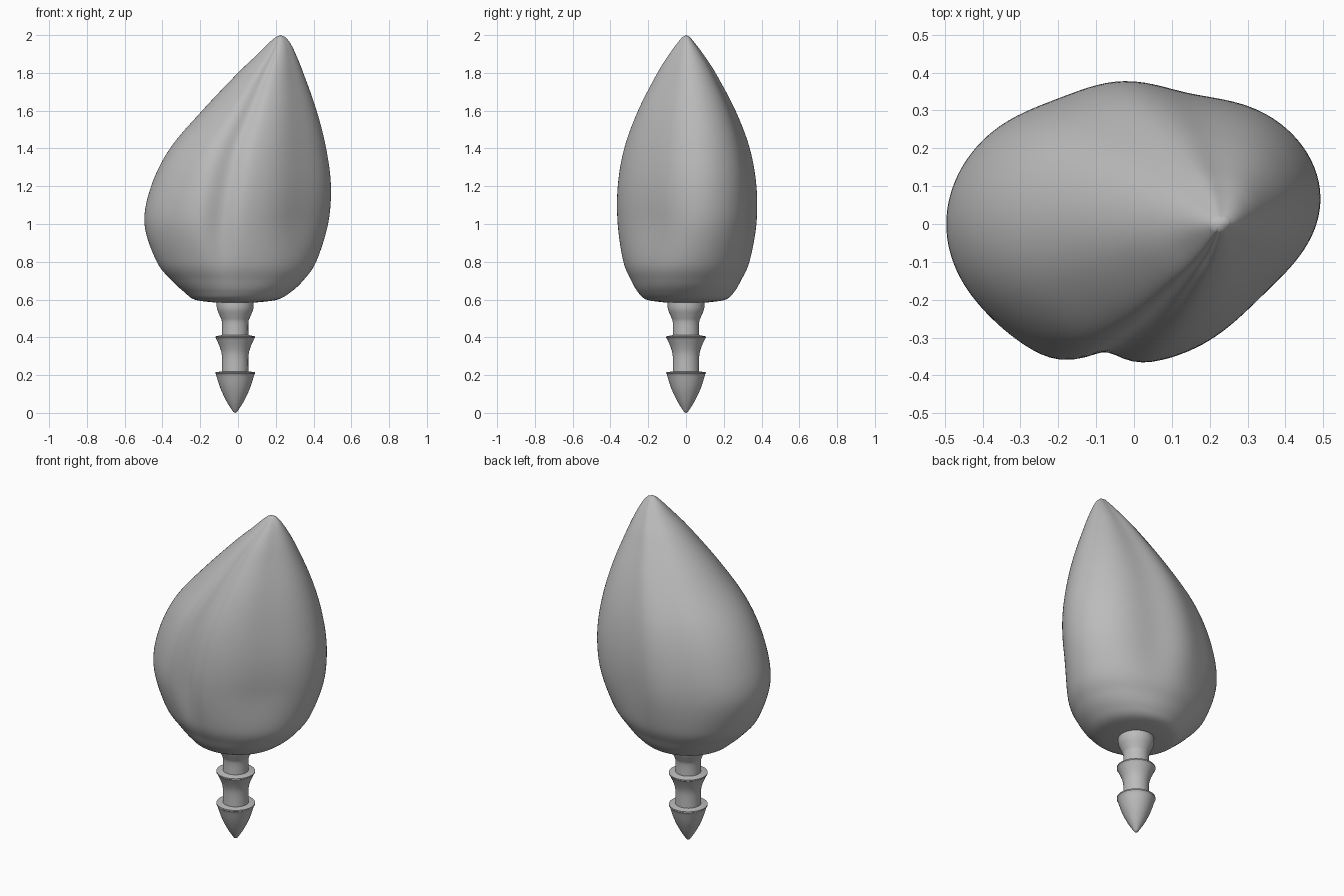
import bpy
import bmesh
from math import sin, cos, exp, pi, radians
from mathutils import Vector

cube = bpy.data.objects.get("Cube")
if cube:
    bpy.data.objects.remove(cube, do_unlink=True)

SEGMENTS = 128
STEM_X = -0.015

grey = bpy.data.materials.new("plain grey")
grey.use_nodes = True
grey.diffuse_color = (0.5, 0.5, 0.5, 1)
grey.node_tree.nodes["Principled BSDF"].inputs["Base Color"].default_value = grey.diffuse_color


def smooth_rows(rows, steps):
    """Catmull-Rom interpolation through the given rows."""
    pts = [Vector(r) for r in rows]
    pts = [pts[0]] + pts + [pts[-1]]
    result = []
    for a, b, c, d in zip(pts, pts[1:], pts[2:], pts[3:]):
        for i in range(steps):
            t = i / steps
            result.append(b + (c - a) * (t / 2)
                          + (a * 2 - b * 5 + c * 4 - d) * (t * t / 2)
                          + (b * 3 - a - c * 3 + d) * (t ** 3 / 2))
    return result + [pts[-1]]


def loft(name, rings, bottom, top, sharp_angle):
    """Skin stacked rings and close both ends with a fan."""
    bm = bmesh.new()
    loops = [[bm.verts.new(p) for p in ring] for ring in rings]
    ends = bm.verts.new(bottom), bm.verts.new(top)
    count = len(loops[0])
    for i in range(count):
        j = (i + 1) % count
        for low, high in zip(loops, loops[1:]):
            bm.faces.new((low[i], low[j], high[j], high[i]))
        bm.faces.new((ends[0], loops[0][j], loops[0][i]))
        bm.faces.new((ends[1], loops[-1][i], loops[-1][j]))
    bmesh.ops.recalc_face_normals(bm, faces=bm.faces[:])
    mesh = bpy.data.meshes.new(name)
    bm.to_mesh(mesh)
    bm.free()
    mesh.materials.append(grey)
    obj = bpy.data.objects.new(name, mesh)
    bpy.context.collection.objects.link(obj)
    bpy.ops.object.select_all(action='DESELECT')
    obj.select_set(True)
    bpy.context.view_layer.objects.active = obj
    bpy.ops.object.shade_smooth_by_angle(angle=radians(sharp_angle))
    return obj


# Ridges (positive) and hollows (negative): direction, height, width
FOLDS = [(35, 0.065, 28), (-38, -0.15, 25), (72, -0.06, 12), (93, 0.02, 10),
         (115, -0.03, 12), (-100, -0.11, 6), (-112, 0.05, 14)]


def fold_radius(angle, strength):
    radius = 1
    for direction, height, width in FOLDS:
        gap = (angle - direction + 180) % 360 - 180
        radius += strength * height * exp(-(gap / width) ** 2 / 2)
    return radius


def bud_ring(row):
    z, left, right, depth = row
    fade = min(max((z - 0.6) / 0.45, 0), 1)
    fade = fade * fade * (3 - 2 * fade)
    ring = []
    for i in range(SEGMENTS):
        a = 2 * pi * i / SEGMENTS
        r = fold_radius(360 * i / SEGMENTS, fade)
        ring.append(((left + right) / 2 + (right - left) / 2 * r * cos(a),
                     depth * r * sin(a), z))
    return ring


# Leaning bud: height, left edge, right edge, half depth
bud_rows = [
    (0.585, -0.13, 0.1, 0.115), (0.6, -0.23, 0.21, 0.21),
    (0.64, -0.285, 0.28, 0.255), (0.7, -0.35, 0.345, 0.29),
    (0.8, -0.43, 0.415, 0.335), (1, -0.495, 0.475, 0.37),
    (1.2, -0.46, 0.49, 0.37), (1.4, -0.36, 0.465, 0.335),
    (1.6, -0.19, 0.415, 0.26), (1.8, 0, 0.345, 0.155),
    (1.9, 0.105, 0.305, 0.09), (1.96, 0.165, 0.275, 0.045),
    (1.99, 0.2, 0.25, 0.02)]
loft("bud", [bud_ring(r) for r in smooth_rows(bud_rows, 7)],
     (STEM_X, 0, 0.585), (0.225, 0, 2), 60)


# Barbed peg: radius and height of each run between hard edges
runs = [
    [(0.01, 0.005), (0.045, 0.06), (0.078, 0.13), (0.102, 0.205)],
    [(0.105, 0.208), (0.105, 0.215)],
    [(0.07, 0.22), (0.07, 0.3), (0.08, 0.345), (0.102, 0.395)],
    [(0.105, 0.398), (0.105, 0.405)],
    [(0.07, 0.412), (0.07, 0.48), (0.08, 0.51), (0.096, 0.55), (0.098, 0.59)]]
profile = [p for run in runs for p in smooth_rows(run, 4)]
peg_rings = [[(STEM_X + r * cos(2 * pi * i / 48), r * sin(2 * pi * i / 48), z)
              for i in range(48)] for r, z in profile]
loft("barbed_peg", peg_rings, (STEM_X, 0, 0), (STEM_X, 0, 0.59), 35)
